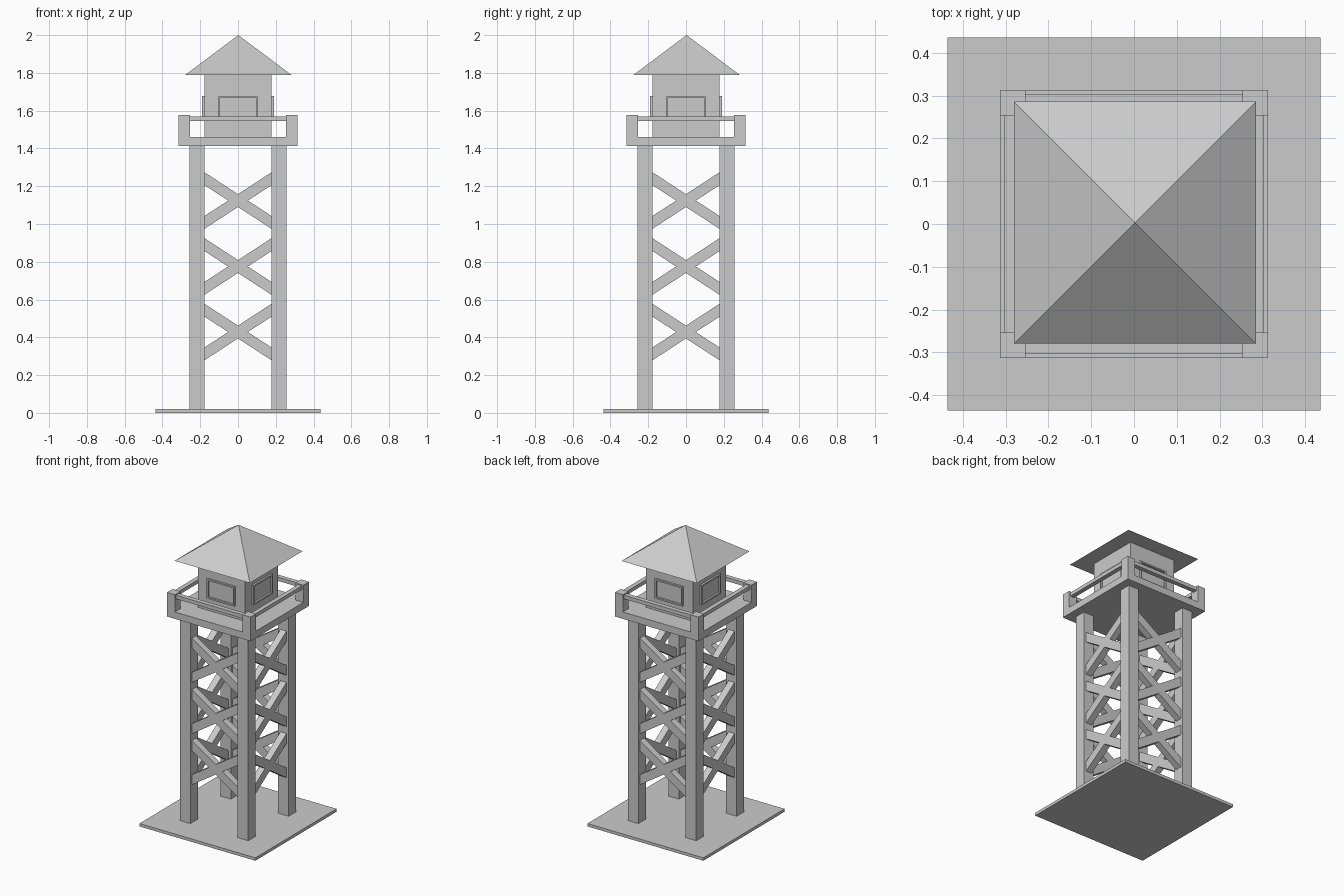
import bpy, bmesh
from math import pi
from mathutils import Matrix

if "Cube" in bpy.data.objects:
    bpy.data.objects.remove(bpy.data.objects["Cube"])


def finish(bm, name):
    bmesh.ops.recalc_face_normals(bm, faces=bm.faces)
    me = bpy.data.meshes.new(name)
    bm.to_mesh(me)
    bm.free()
    ob = bpy.data.objects.new(name, me)
    bpy.context.collection.objects.link(ob)
    return ob


def box(name, x0, x1, y0, y1, z0, z1, turn=0):
    bm = bmesh.new()
    bmesh.ops.create_cube(bm, size=1)
    bm.transform(Matrix.Rotation(turn, 4, 'Z')
                 @ Matrix.Translation(((x0 + x1) / 2, (y0 + y1) / 2, (z0 + z1) / 2))
                 @ Matrix.Diagonal((x1 - x0, y1 - y0, z1 - z0, 1)))
    return finish(bm, name)


def prism(name, outline, y0, y1, turn=0):
    """Extrude an x-z outline along y, then turn it about the tower axis."""
    bm = bmesh.new()
    face = bm.faces.new([bm.verts.new((x, y0, z)) for x, z in outline])
    ext = bmesh.ops.extrude_face_region(bm, geom=[face])
    new = [v for v in ext['geom'] if isinstance(v, bmesh.types.BMVert)]
    bmesh.ops.translate(bm, verts=new, vec=(0, y1 - y0, 0))
    bm.transform(Matrix.Rotation(turn, 4, 'Z'))
    return finish(bm, name)


# Base, deck and cabin
box("base_plate", -.436, .436, -.436, .436, 0, .02)
box("deck", -.314, .314, -.314, .314, 1.413, 1.46)
box("cabin", -.177, .177, -.177, .177, 1.46, 1.79)

# Pyramid roof
bm = bmesh.new()
bmesh.ops.create_cone(bm, cap_ends=True, segments=4, radius1=.283 * 2 ** .5,
                      radius2=0, depth=.212)
bmesh.ops.remove_doubles(bm, verts=bm.verts, dist=1e-5)
bm.transform(Matrix.Translation((.002, .003, 1.894)) @ Matrix.Rotation(pi / 4, 4, 'Z'))
finish(bm, "roof")

for i in range(4):
    a = i * pi / 2
    # Leg and corner post
    box(f"leg_{i}", .178, .257, -.257, -.178, .02, 1.413, a)
    box(f"corner_post_{i}", .254, .314, -.314, -.254, 1.46, 1.577, a)
    # Railing
    box(f"rail_{i}", -.254, .254, -.303, -.272, 1.545, 1.57, a)
    # Crossed braces, ends cut flush with the legs
    for j, z in enumerate((.428, .775, 1.124)):
        for s in (-1, 1):
            outline = [(-.178, z - s * .116 - .034), (.178, z + s * .116 - .034),
                       (.178, z + s * .116 + .034), (-.178, z - s * .116 + .034)]
            prism(f"brace_{i}_{j}_{'up' if s > 0 else 'down'}", outline, -.24, -.195, a)
    # Window frame: four thin bars
    x0, x1, z0, z1, t = -.104, .104, 1.545, 1.678, .01
    for n, (p, q, r, u) in {"left": (x0, x0 + t, z0, z1), "right": (x1 - t, x1, z0, z1),
                            "top": (x0 + t, x1 - t, z1 - t, z1),
                            "sill": (x0 + t, x1 - t, z0, z0 + t)}.items():
        box(f"window_{n}_{i}", p, q, -.19, -.176, r, u, a)
